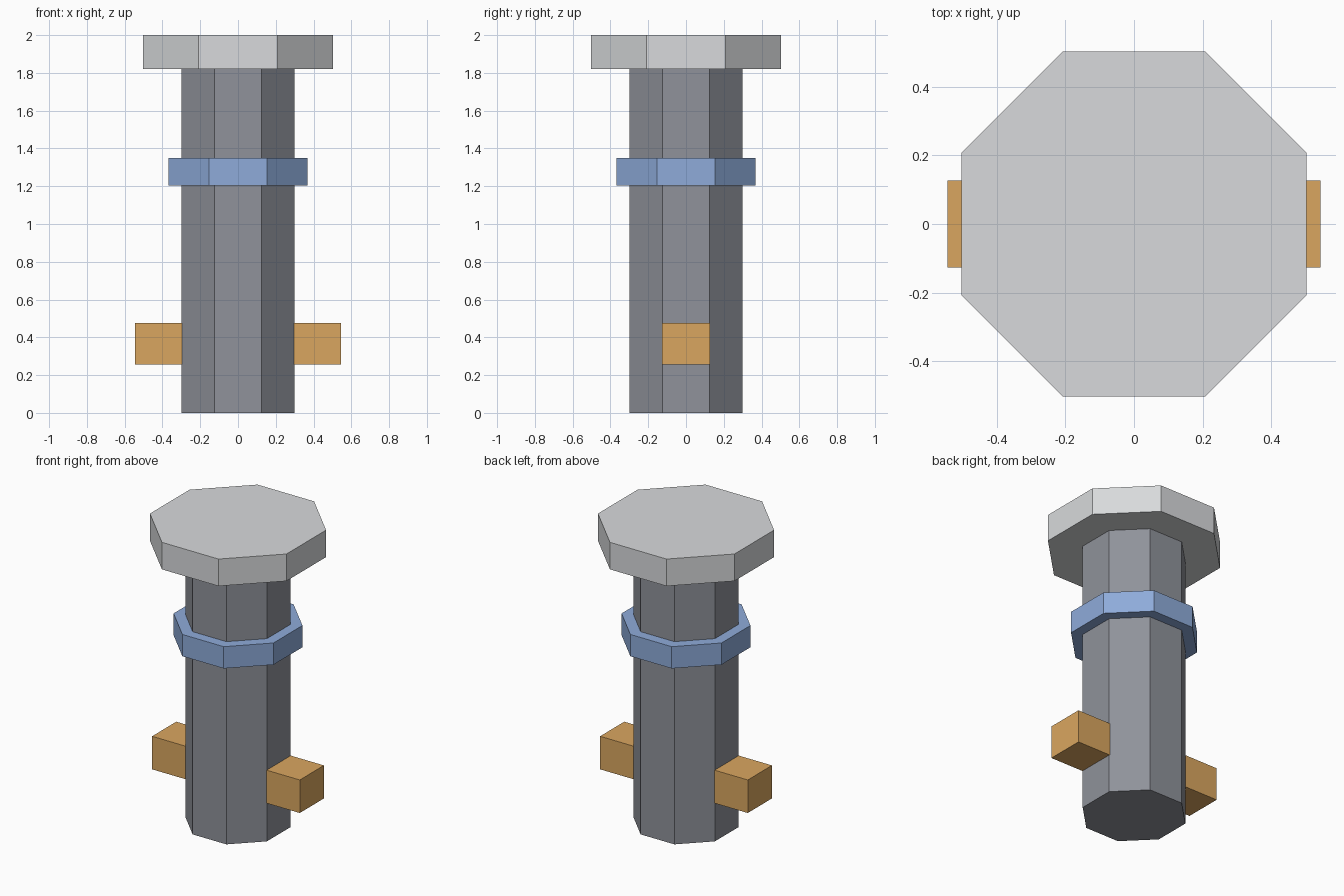
import bpy
from math import pi, cos

cube = bpy.data.objects.get("Cube")
if cube:
    bpy.data.objects.remove(cube, do_unlink=True)


def material(name, srgb):
    color = [(c / 255) ** 2.2 for c in srgb] + [1]
    mat = bpy.data.materials.new(name)
    mat.use_nodes = True
    mat.diffuse_color = color
    mat.node_tree.nodes["Principled BSDF"].inputs["Base Color"].default_value = color
    return mat


def finish(name, mat):
    obj = bpy.context.object
    obj.name = obj.data.name = name
    obj.data.materials.append(mat)
    bpy.ops.object.transform_apply(location=False, rotation=True, scale=True)
    return obj


def octagon(name, apothem, bottom, top, mat):
    """Eight-sided prism with a flat side facing the front."""
    bpy.ops.mesh.primitive_cylinder_add(
        vertices=8, radius=apothem / cos(pi / 8), depth=top - bottom,
        location=(0, 0, (top + bottom) / 2), rotation=(0, 0, pi / 8))
    return finish(name, mat)


steel = material("dark steel", (142, 145, 153))
pale = material("pale steel", (215, 217, 219))
blue = material("blue", (141, 170, 217))
amber = material("amber", (217, 165, 96))

# Shaft, collar and head
octagon("shaft", 0.30, 0, 1.82, steel)
octagon("collar", 0.368, 1.205, 1.35, blue)
octagon("head", 0.503, 1.82, 2.0, pale)

# Cross pin passing through the shaft
bpy.ops.mesh.primitive_cube_add(size=1, location=(0, 0, 0.365))
bpy.context.object.scale = (1.088, 0.254, 0.22)
finish("cross_pin", amber)
